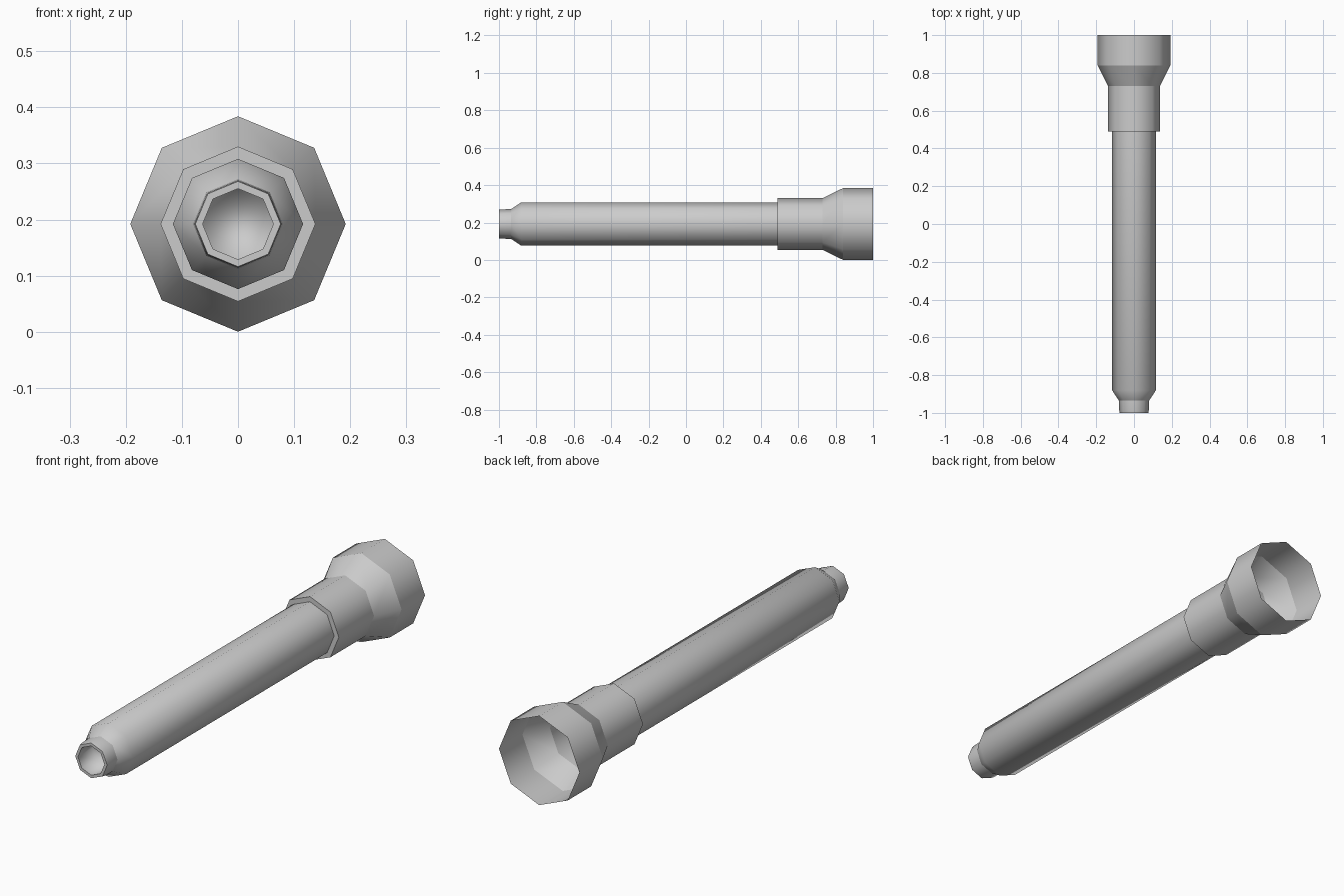
import bpy, bmesh, math

cube = bpy.data.objects.get("Cube")
if cube:
    bpy.data.objects.remove(cube, do_unlink=True)

SIDES = 8
AXIS_Z = 0.192

grey = bpy.data.materials.new("plain_grey")
grey.use_nodes = True
colour = (0.6, 0.6, 0.6, 1)
grey.diffuse_color = colour
grey.node_tree.nodes["Principled BSDF"].inputs["Base Color"].default_value = colour


def lathe(name, profile, sharp, cap_end=False):
    """Turn (y, radius) points about the long axis; sharp lists the creased rings."""
    bm = bmesh.new()
    rings = []
    for y, r in profile:
        angles = [math.tau * i / SIDES for i in range(SIDES)]
        rings.append([bm.verts.new((r * math.cos(a), y, AXIS_Z + r * math.sin(a)))
                      for a in angles])
    for a, b in zip(rings, rings[1:]):
        for i in range(SIDES):
            j = (i + 1) % SIDES
            bm.faces.new((a[i], b[i], b[j], a[j]))
    if cap_end:
        bm.faces.new(rings[-1])
    for f in bm.faces:
        f.smooth = True
    for k in sharp:
        for i in range(SIDES):
            bm.edges.get((rings[k][i], rings[k][(i + 1) % SIDES])).smooth = False
    bmesh.ops.recalc_face_normals(bm, faces=bm.faces)
    mesh = bpy.data.meshes.new(name)
    bm.to_mesh(mesh)
    bm.free()
    mesh.materials.append(grey)
    obj = bpy.data.objects.new(name, mesh)
    bpy.context.collection.objects.link(obj)
    return obj


# Barrel with tapered nose, and a blind bore in its tip
lathe("barrel",
      [(0.49, 0.116), (-0.88, 0.116), (-0.935, 0.08), (-0.99, 0.078),
       (-1.0, 0.076), (-1.0, 0.063), (-0.9, 0.063)],
      sharp=[2, 4, 5], cap_end=True)

# Collar and flared, open-ended cup
lathe("collar_and_cup",
      [(0.49, 0.116), (0.49, 0.138), (0.73, 0.138), (0.84, 0.192), (1.0, 0.192)],
      sharp=[1, 2, 3])
